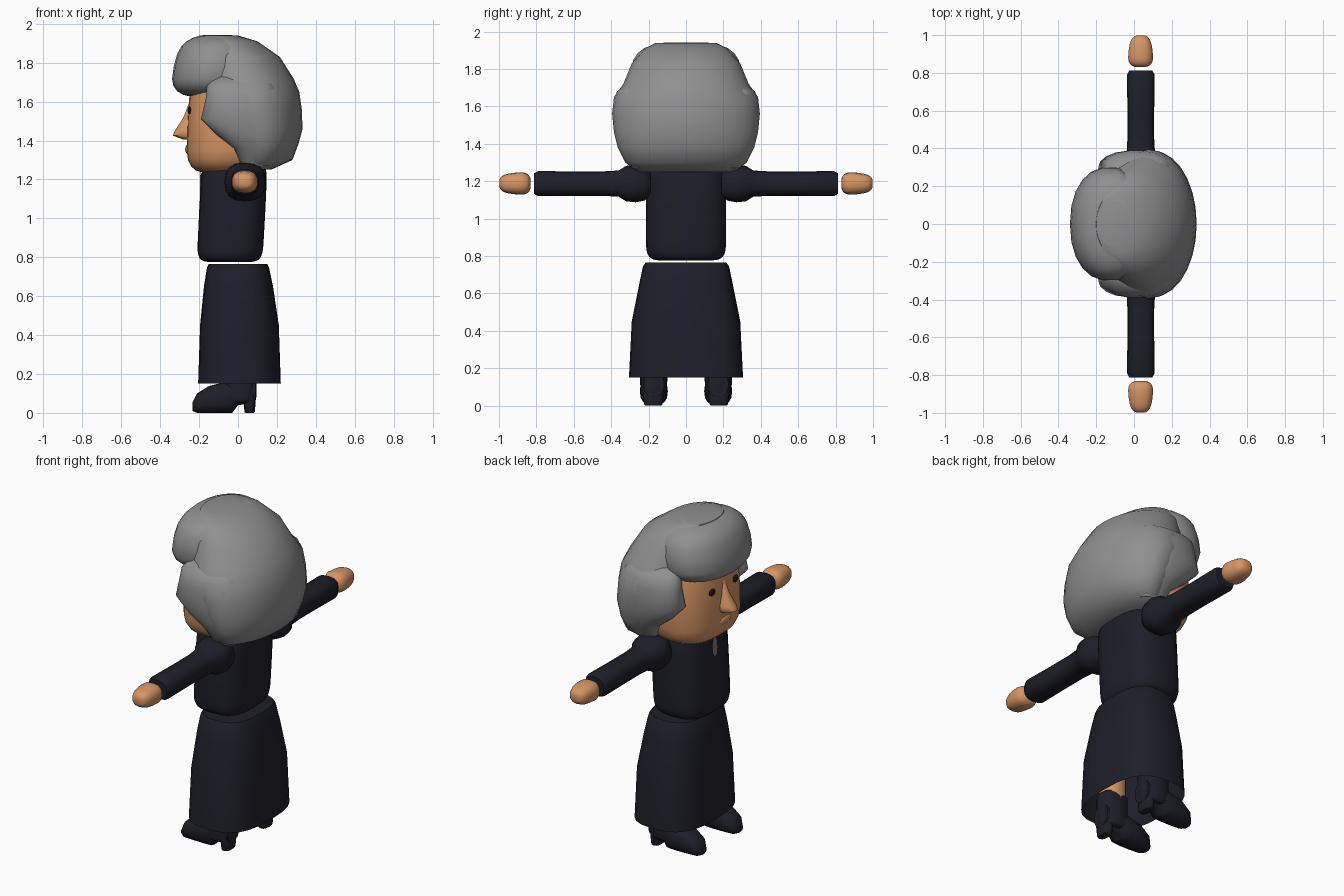
import bpy
import bmesh
from math import cos, sin, pi, radians, copysign

cube = bpy.data.objects.get("Cube")
if cube:
    bpy.data.objects.remove(cube, do_unlink=True)


def material(name, red, green, blue):
    colour = (red, green, blue, 1)
    made = bpy.data.materials.new(name)
    made.use_nodes = True
    made.diffuse_color = colour
    made.node_tree.nodes["Principled BSDF"].inputs["Base Color"].default_value = colour
    return made


navy = material("navy cloth", .013, .013, .023)
grey = material("grey hair", .28, .28, .28)
skin = material("tan skin", .68, .3, .13)
dark = material("dark eye", .01, .01, .02)
silver = material("grey pendant", .2, .19, .18)


def signed_power(value, exponent):
    return copysign(abs(value) ** exponent, value)


def loft(name, colour, axis, sections, squareness=2.5, sides=20, side=1, open_start=False):
    """Skin rounded rings; each section is a position on the axis and ranges on the next two axes."""
    bm = bmesh.new()
    rings = []
    for position, first, second in sections:
        ring = []
        for step in range(sides):
            angle = 2 * pi * step / sides
            point = [0, 0, 0]
            point[axis] = position
            for offset, (low, high), wave in ((1, first, cos(angle)), (2, second, sin(angle))):
                reach = (high - low) / 2 * signed_power(wave, 2 / squareness)
                point[(axis + offset) % 3] = (low + high) / 2 + reach
            point[1] *= side
            ring.append(bm.verts.new(point))
        rings.append(ring)
    for lower, upper in zip(rings, rings[1:]):
        for i in range(sides):
            bm.faces.new((lower[i - 1], lower[i], upper[i], upper[i - 1]))
    bm.faces.new(rings[-1])
    if not open_start:
        bm.faces.new(rings[0])
    bmesh.ops.recalc_face_normals(bm, faces=bm.faces)
    mesh = bpy.data.meshes.new(name)
    bm.to_mesh(mesh)
    bm.free()
    mesh.materials.append(colour)
    part = bpy.data.objects.new(name, mesh)
    bpy.context.collection.objects.link(part)
    bpy.ops.object.select_all(action="DESELECT")
    part.select_set(True)
    bpy.context.view_layer.objects.active = part
    bpy.ops.object.shade_smooth_by_angle(angle=radians(50))


def upright(name, colour, rows, **options):
    """Loft up z from rows of height, front, back and half width."""
    loft(name, colour, 2, [(z, (front, back), (-half, half)) for z, front, back, half in rows],
         **options)


def blob(name, colour, x, y, z, axis=2, ends=3, taper=0, lean=0, steps=12, **options):
    """Fill a box with a rounded body; lean moves its far end along the next axis."""
    box = (x, y, z)
    middle = [(low + high) / 2 for low, high in box]
    half = [(high - low) / 2 for low, high in box]
    sections = []
    for step in range(1, steps):
        angle = pi * step / steps - pi / 2
        height = signed_power(sin(angle), 2 / ends)
        width = cos(angle) ** (2 / ends) * (1 + taper * height)
        ranges = []
        for offset, shift in ((1, lean * height), (2, 0)):
            k = (axis + offset) % 3
            centre = middle[k] + shift
            ranges.append((centre - half[k] * width, centre + half[k] * width))
        sections.append((middle[axis] + half[axis] * height, *ranges))
    loft(name, colour, axis, sections, **options)


def plate(name, colour, place, size):
    bpy.ops.mesh.primitive_uv_sphere_add(segments=12, ring_count=8, radius=1, location=place)
    part = bpy.context.object
    part.name = name
    part.scale = size
    part.data.materials.append(colour)
    bpy.ops.object.shade_smooth()


# Dress
upright("skirt", navy, [
    (.15, -.205, .22, .305), (.45, -.195, .21, .29), (.65, -.175, .18, .25),
    (.745, -.16, .16, .23), (.765, -.15, .15, .215)], squareness=2.8, sides=24, open_start=True)
blob("torso", navy, (-.2, .14), (-.215, .215), (.775, 1.285), ends=8, lean=.013,
     squareness=3, sides=24, steps=16)
plate("pendant", silver, (-.191, 0, 1.165), (.005, .022, .075))

# Head and face
blob("head", skin, (-.26, .16), (-.28, .28), (1.23, 1.75), ends=4.5, lean=.013, sides=28)
upright("nose", skin, [
    (1.405, -.28, -.2, .035), (1.425, -.335, -.2, .05), (1.45, -.325, -.2, .05),
    (1.52, -.28, -.2, .03), (1.6, -.25, -.2, .02)], squareness=2, sides=12)
blob("lips", skin, (-.272, -.2), (-.07, .07), (1.32, 1.39), ends=2, sides=12)

# Hair
upright("hair_cap", grey, [
    (1.25, 0, .17, .26), (1.3, -.03, .28, .325), (1.38, -.07, .31, .365),
    (1.46, -.12, .332, .385), (1.56, -.18, .328, .395), (1.65, -.2, .315, .385),
    (1.72, -.22, .285, .335), (1.83, -.22, .215, .29), (1.91, -.21, .1, .22),
    (1.94, -.2, 0, .16)], squareness=2, sides=28)
blob("hair_fringe", grey, (-.33, .08), (-.3, .3), (1.62, 1.945), taper=-.07, lean=.02,
     squareness=2.2, sides=22)

# Parts repeated on both sides
for side, word in ((1, "far"), (-1, "near")):
    # Side lock that sweeps forward over the cheek
    rows = [(1.27, .02, .16, .29), (1.36, -.02, .2, .35), (1.43, -.11, .21, .375),
            (1.51, -.19, .21, .39), (1.62, -.165, .2, .39), (1.68, -.16, .19, .37),
            (1.73, -.12, .14, .31)]
    loft(word + "_hair_lock", grey, 2,
         [(z, (front, back), (.2, outer)) for z, front, back, outer in rows],
         squareness=2.2, sides=18, side=side)
    plate(word + "_eye", dark, (-.25, side * .11, 1.555), (.009, .028, .02))

    # Sleeve with a puffed shoulder, and hand
    rows = [(.19, .065), (.22, .09), (.27, .1), (.32, .095), (.36, .07), (.45, .065),
            (.6, .065), (.79, .067), (.812, .055)]
    loft(word + "_sleeve", navy, 1,
         [(y, (1.187 - r, 1.187 + r), (.03 - r, .042 + r)) for y, r in rows],
         sides=16, side=side)
    blob(word + "_hand", skin, (-.03, .1), (.83, 1), (1.13, 1.245), axis=1, taper=-.15,
         sides=14, side=side)

    # Leg and heeled boot
    blob(word + "_leg", skin, (-.06, .08), (.1, .24), (.15, .5), ends=8, sides=12, side=side)
    rows = [(-.235, .01, .05, .03), (-.21, 0, .1, .055), (-.15, 0, .138, .07),
            (-.08, 0, .155, .075), (-.03, 0, .17, .07), (0, .04, .18, .065),
            (.09, .05, .18, .055)]
    loft(word + "_foot", navy, 0,
         [(x, (.172 - half, .172 + half), (sole, top)) for x, sole, top, half in rows],
         sides=16, side=side)
    blob(word + "_boot_shaft", navy, (-.075, .095), (.1, .245), (.05, .27), ends=8, sides=16,
         side=side)
    blob(word + "_heel", navy, (.03, .09), (.12, .23), (0, .1), ends=10, taper=.1, sides=12,
         side=side)
